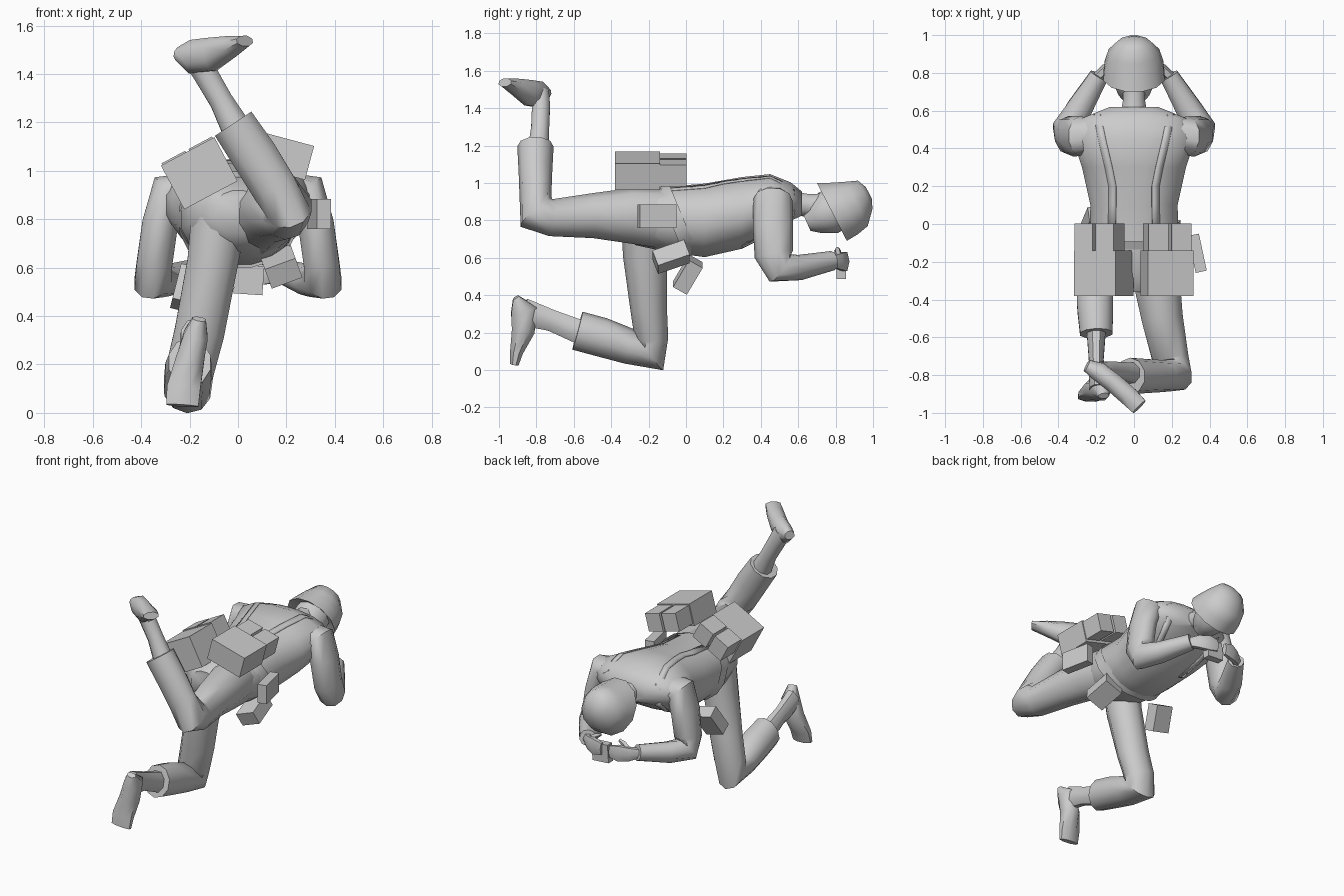
import bpy, bmesh, math
from mathutils import Vector, Matrix, Euler

grey = bpy.data.materials.new("plain grey")
grey.diffuse_color = (0.6, 0.6, 0.6, 1)


def finish(name, bm, smooth=True):
    bmesh.ops.recalc_face_normals(bm, faces=bm.faces)
    me = bpy.data.meshes.new(name)
    bm.to_mesh(me)
    bm.free()
    me.materials.append(grey)
    ob = bpy.data.objects.new(name, me)
    bpy.context.collection.objects.link(ob)
    if smooth:
        bpy.ops.object.select_all(action='DESELECT')
        ob.select_set(True)
        bpy.context.view_layer.objects.active = ob
        bpy.ops.object.shade_smooth_by_angle(angle=math.radians(50))
    return ob


def sgn_pow(v, e):
    return math.copysign(abs(v) ** e, v)


def tube(name, pts, n=10, hint=(1, 0, 0), power=2.0, axis=None, caps=True):
    """Loft through (x, y, z, half width, half depth) rings square to the path."""
    bm = bmesh.new()
    cs = [Vector(p[:3]) for p in pts]
    rings = []
    for i, p in enumerate(pts):
        t = Vector()
        if i > 0:
            t += (cs[i] - cs[i - 1]).normalized()
        if i < len(pts) - 1:
            t += (cs[i + 1] - cs[i]).normalized()
        t = Vector(axis) if axis else t
        t.normalize()
        h = Vector(hint)
        a = (h - t * h.dot(t)).normalized()
        b = t.cross(a)
        ring = []
        for k in range(n):
            w = 2 * math.pi * (k + 0.5) / n
            ring.append(bm.verts.new(cs[i] + a * p[3] * sgn_pow(math.cos(w), 2 / power)
                                     + b * p[4] * sgn_pow(math.sin(w), 2 / power)))
        rings.append(ring)
    for r, s in zip(rings, rings[1:]):
        for k in range(n):
            bm.faces.new((r[k], r[(k + 1) % n], s[(k + 1) % n], s[k]))
    if caps:
        bm.faces.new(rings[0])
        bm.faces.new(rings[-1])
    return finish(name, bm)


def box(name, loc, size, rot=(0, 0, 0), offset=(0, 0, 0)):
    bm = bmesh.new()
    bmesh.ops.create_cube(bm, size=1)
    r = Euler([math.radians(v) for v in rot]).to_matrix().to_4x4()
    bm.transform(Matrix.Translation(loc) @ r @ Matrix.Translation(offset)
                 @ Matrix.Diagonal((*size, 1)))
    return finish(name, bm, False)


# Torso: rings of y, centre z, half width, half height
TORSO = [(-0.36, 0.83, 0.10, 0.09), (-0.27, 0.82, 0.20, 0.155), (-0.1, 0.805, 0.24, 0.178),
         (0.1, 0.80, 0.235, 0.20), (0.3, 0.84, 0.28, 0.195), (0.45, 0.885, 0.33, 0.165),
         (0.56, 0.90, 0.28, 0.105), (0.62, 0.89, 0.13, 0.065)]
tube("torso", [(0, y, z, w, h) for y, z, w, h in TORSO], 16, power=2.2, axis=(0, 1, 0))


def surface_z(x, y, side):
    for p, q in zip(TORSO, TORSO[1:]):
        if p[0] <= y <= q[0]:
            f = (y - p[0]) / (q[0] - p[0])
            z, w, h = [p[i] + (q[i] - p[i]) * f for i in (1, 2, 3)]
            return z + side * h * max(0, 1 - abs(x / w) ** 2.2) ** (1 / 2.2)


# Straps lying over the back, with short ends on the chest
PATH = ((0.58, 0.195), (0.5, 0.18), (0.45, 0.17), (0.3, 0.135), (0.2, 0.115), (0.1, 0.115), (-0.08, 0.12))
for side, label, path in ((1, "back", PATH), (-1, "chest", PATH[:4])):
    for sx in (-1, 1):
        bm = bmesh.new()
        rows = []
        for y, x in path:
            rows.append([bm.verts.new((sx * (x + d), y,
                         surface_z(sx * (x + d), y, side) + side * 0.003)) for d in (-0.02, 0.02)])
        for r, s in zip(rows, rows[1:]):
            bm.faces.new((r[0], r[1], s[1], s[0]))
        ob = finish(f"{label}_strap", bm)
        ob.modifiers.new("thickness", 'SOLIDIFY').thickness = 0.004

# Slanted belt
tube("belt", [(0, -0.08, 0.785, 0.246, 0.203), (0, -0.015, 0.812, 0.246, 0.205)], 16, power=2.2,
     caps=False)

# Neck, head and helmet
tube("neck", [(0, 0.56, 0.89, 0.08, 0.07), (0, 0.66, 0.88, 0.062, 0.065),
              (0, 0.75, 0.88, 0.065, 0.07)], 8)
tube("head", [(0, 0.645, 0.79, 0.045, 0.05), (0, 0.69, 0.81, 0.085, 0.085),
              (0, 0.76, 0.84, 0.115, 0.12), (0, 0.85, 0.885, 0.11, 0.11)], 10)
rim, up, back = Vector((0, 0.78, 0.845)), Vector((0, 0.89, 0.46)), Vector((0, -0.46, 0.89))
tube("helmet", [(*(rim + up * d + back * c), a, b) for d, c, a, b in
                ((0.03, 0, 0.12, 0.13), (0, 0, 0.168, 0.18), (0.07, -0.015, 0.16, 0.16),
                 (0.135, -0.022, 0.138, 0.138), (0.2, 0, 0.09, 0.088),
                 (0.222, 0, 0.035, 0.035))], 12, axis=up)

# Arms with rounded shoulders, and hands, mirrored
for sx, label in ((-1, "left"), (1, "right")):
    tube(label + "_arm", [(sx * x, y, z, a, b) for x, y, z, a, b in
         ((0.20, 0.47, 0.93, 0.06, 0.09), (0.285, 0.465, 0.91, 0.09, 0.105),
          (0.322, 0.465, 0.78, 0.078, 0.108), (0.345, 0.47, 0.62, 0.077, 0.105),
          (0.35, 0.50, 0.545, 0.085, 0.09), (0.29, 0.61, 0.548, 0.072, 0.068),
          (0.185, 0.785, 0.585, 0.052, 0.052))], 10, hint=(sx, 0, 0))
    tube(label + "_hand", [(sx * x, y, z, a, b) for x, y, z, a, b in
         ((0.20, 0.77, 0.58, 0.03, 0.03), (0.15, 0.82, 0.58, 0.05, 0.028),
          (0.09, 0.85, 0.58, 0.06, 0.025), (0.03, 0.855, 0.58, 0.045, 0.018))], 6, hint=(0, 0, 1))
    tube(label + "_thumb", [(sx * 0.15, 0.82, 0.60, 0.02, 0.02), (sx * 0.10, 0.81, 0.635, 0.018, 0.018),
                            (sx * 0.07, 0.81, 0.65, 0.01, 0.01)], 5)
# Small object held between the hands
box("held_case", (0.045, 0.83, 0.55), (0.12, 0.05, 0.12), (0, 4, 0))

# Kneeling leg
tube("kneeling_leg", [(-0.08, -0.22, 0.80, 0.12, 0.12), (-0.105, -0.22, 0.62, 0.11, 0.118),
     (-0.16, -0.20, 0.33, 0.108, 0.098), (-0.20, -0.185, 0.17, 0.105, 0.09),
     (-0.21, -0.19, 0.095, 0.10, 0.118), (-0.21, -0.30, 0.125, 0.10, 0.095),
     (-0.205, -0.45, 0.175, 0.10, 0.105), (-0.20, -0.58, 0.21, 0.09, 0.105)], 10)
tube("kneeling_ankle", [(-0.20, -0.56, 0.20, 0.055, 0.07), (-0.20, -0.72, 0.265, 0.042, 0.062),
                        (-0.19, -0.87, 0.31, 0.05, 0.08)], 8)
tube("kneeling_boot", [(-0.16, -0.91, 0.388, 0.03, 0.018), (-0.175, -0.868, 0.32, 0.055, 0.075),
     (-0.20, -0.87, 0.21, 0.064, 0.066), (-0.225, -0.905, 0.10, 0.075, 0.038),
     (-0.23, -0.918, 0.03, 0.072, 0.025)], 8)

# Raised leg
tube("raised_leg", [(0.09, -0.12, 0.81, 0.13, 0.16), (0.12, -0.30, 0.825, 0.13, 0.148),
     (0.15, -0.50, 0.825, 0.115, 0.12), (0.195, -0.72, 0.815, 0.10, 0.10),
     (0.215, -0.80, 0.84, 0.097, 0.112), (0.15, -0.805, 0.93, 0.098, 0.085),
     (0.07, -0.805, 1.06, 0.10, 0.09), (-0.02, -0.805, 1.195, 0.095, 0.097)], 10)
tube("raised_ankle", [(-0.01, -0.79, 1.18, 0.065, 0.06), (-0.07, -0.78, 1.29, 0.052, 0.052),
                      (-0.14, -0.775, 1.41, 0.055, 0.052), (-0.18, -0.78, 1.48, 0.06, 0.052)], 8)
tube("raised_boot", [(-0.25, -0.75, 1.485, 0.035, 0.028), (-0.19, -0.78, 1.472, 0.055, 0.075),
     (-0.11, -0.84, 1.482, 0.055, 0.074), (-0.03, -0.91, 1.515, 0.055, 0.047),
     (0.028, -0.968, 1.537, 0.05, 0.024)], 8, hint=(0.65, 0.75, 0))

# Two packs on the lower back, each with a pair of pouches
for label, loc, h, tilt, lift in (("left", (-0.16, -0.26, 0.99), 0.205, -28, 0.015),
                                  ("right", (0.175, -0.26, 1.065), 0.145, 15, 0)):
    box(label + "_pack", loc, (0.25, 0.24, h), (0, tilt, 0))
    for dx in (-0.063, 0.063):
        box(label + "_pouch", loc, (0.11, 0.145, 0.12), (0, tilt, 0),
            (dx, 0.19, h / 2 - 0.068 + lift))

# Small cases hanging from the belt
box("hip_case", (0.335, -0.155, 0.822), (0.06, 0.20, 0.125), (0, 0, 12))
box("side_case", (0.178, -0.08, 0.605), (0.135, 0.18, 0.09), (20, -20, 0))
box("left_case", (-0.195, 0.01, 0.51), (0.13, 0.17, 0.085), (60, 14, 0))
